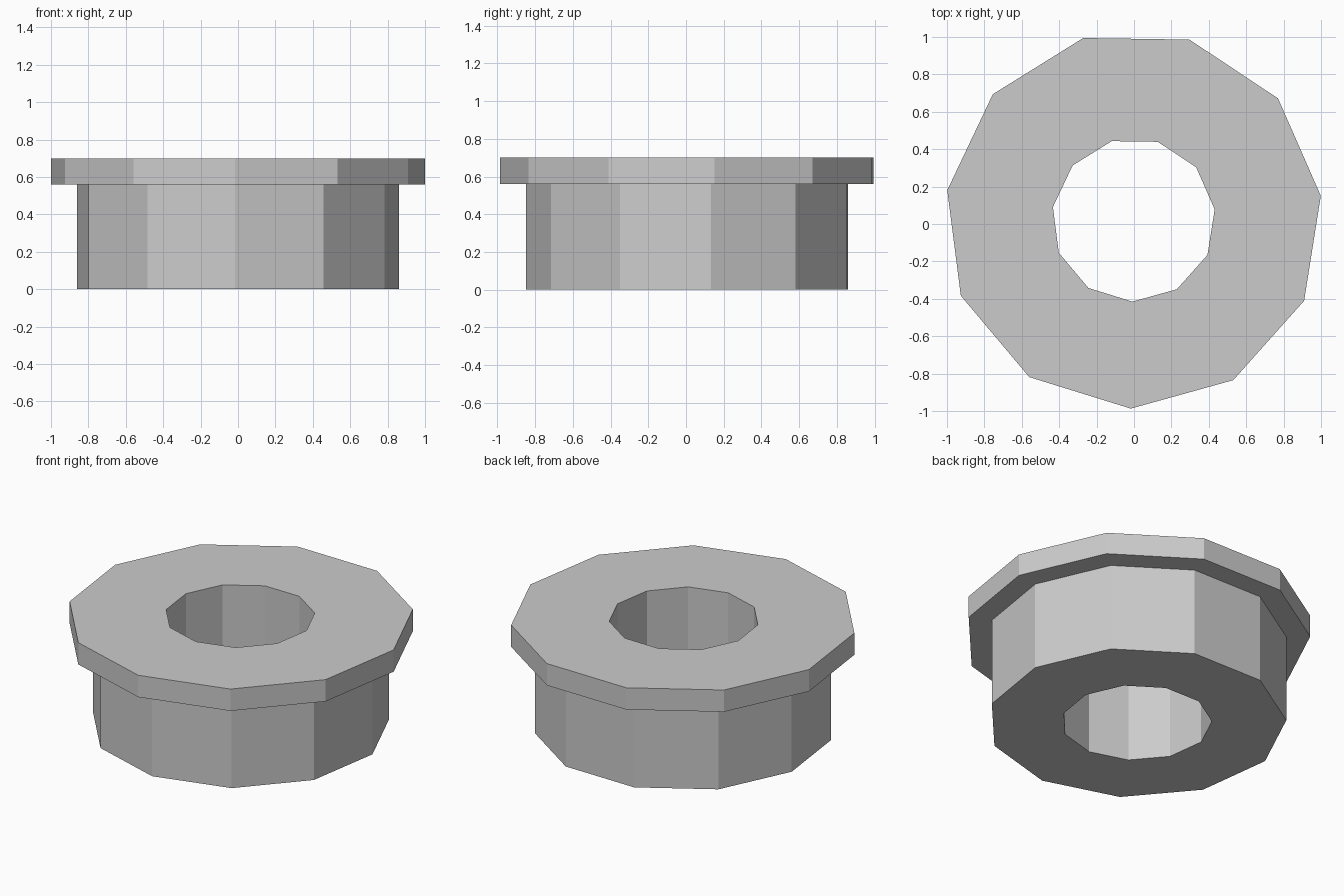
import bpy
import bmesh
from math import cos, sin, radians, tau

default_cube = bpy.data.objects.get("Cube")
if default_cube:
    bpy.data.objects.remove(default_cube, do_unlink=True)

# Plain grey material
grey = bpy.data.materials.new("light_grey")
grey.use_nodes = True
colour = (0.6, 0.6, 0.6, 1)
grey.diffuse_color = colour
grey.node_tree.nodes["Principled BSDF"].inputs["Base Color"].default_value = colour

SIDES = 11
START = radians(-90.85)
CENTRE_X, CENTRE_Y = -0.002, 0.022

# Closed cross-section (radius, height): bore, body and top flange
BORE, BODY, FLANGE = 0.437, 0.87, 1.009
STEP, TOP = 0.56, 0.7
profile = [(BORE, 0), (BODY, 0), (BODY, STEP),
           (FLANGE, STEP), (FLANGE, TOP), (BORE, TOP)]


def lathe(name, section):
    """Revolve a closed section into a faceted ring."""
    bm = bmesh.new()
    rings = []
    for i in range(SIDES):
        a = START + tau * i / SIDES
        rings.append([bm.verts.new((CENTRE_X + r * cos(a), CENTRE_Y + r * sin(a), z))
                      for r, z in section])
    count = len(section)
    for i, ring in enumerate(rings):
        following = rings[(i + 1) % SIDES]
        for j in range(count):
            k = (j + 1) % count
            bm.faces.new((ring[j], following[j], following[k], ring[k]))
    bmesh.ops.recalc_face_normals(bm, faces=bm.faces)
    mesh = bpy.data.meshes.new(name)
    bm.to_mesh(mesh)
    bm.free()
    mesh.materials.append(grey)
    obj = bpy.data.objects.new(name, mesh)
    bpy.context.collection.objects.link(obj)
    return obj


# Flanged bushing
lathe("flanged_bushing", profile)
